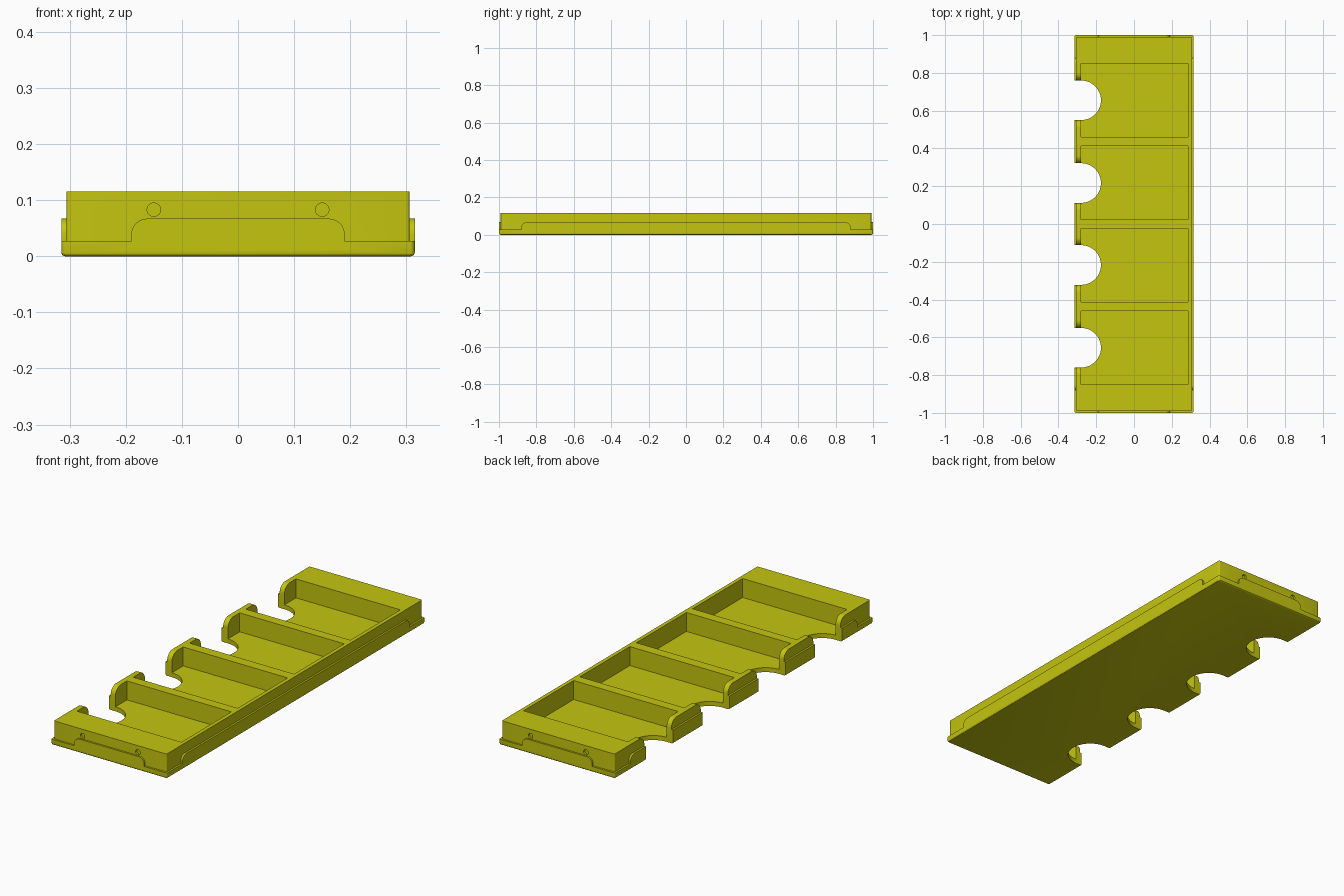
import bpy, bmesh, math
from mathutils import Vector

if "Cube" in bpy.data.objects:
    bpy.data.objects.remove(bpy.data.objects["Cube"])

W, L, H = 0.315, 1.0, 0.115      # half width, half length, height
STEP = 0.009                     # setback of the upper body
BASE_H, PANEL_H, FLOOR = 0.027, 0.067, 0.022

yellow = bpy.data.materials.new("yellow plastic")
yellow.diffuse_color = (0.56, 0.56, 0.005, 1)
yellow.use_nodes = True
yellow.node_tree.nodes["Principled BSDF"].inputs["Base Color"].default_value = yellow.diffuse_color


def arc(cx, cy, r, a0, a1, n=10):
    return [(cx + r * math.cos(math.radians(a0 + (a1 - a0) * i / n)),
             cy + r * math.sin(math.radians(a0 + (a1 - a0) * i / n))) for i in range(n + 1)]


def prism(name, pts, place, lo, hi):
    """Extrude a 2D outline from lo to hi; place(u, v, w) gives the 3D point."""
    bm = bmesh.new()
    face = bm.faces.new([bm.verts.new(place(u, v, lo)) for u, v in pts])
    ext = bmesh.ops.extrude_face_region(bm, geom=[face])["geom"]
    shift = Vector(place(0, 0, hi)) - Vector(place(0, 0, lo))
    bmesh.ops.translate(bm, vec=shift, verts=[g for g in ext if isinstance(g, bmesh.types.BMVert)])
    bmesh.ops.recalc_face_normals(bm, faces=bm.faces)
    me = bpy.data.meshes.new(name)
    bm.to_mesh(me)
    bm.free()
    me.materials.append(yellow)
    ob = bpy.data.objects.new(name, me)
    bpy.context.collection.objects.link(ob)
    return ob


def along_x(u, v, w): return (w, u, v)
def along_y(u, v, w): return (u, w, v)
def along_z(u, v, w): return (u, v, w)


def rect(x0, x1, y0, y1):
    return [(x0, y0), (x1, y0), (x1, y1), (x0, y1)]


def rounded(x, y, r):
    return (arc(x - r, y - r, r, 0, 90, 4) + arc(r - x, y - r, r, 90, 180, 4)
            + arc(r - x, r - y, r, 180, 270, 4) + arc(x - r, r - y, r, 270, 360, 4))


def panel_outline(half):
    r = 0.028
    return ([(-half, 0.012), (half, 0.012)] + arc(half - r, PANEL_H - r, r, 0, 90)
            + arc(r - half, PANEL_H - r, r, 90, 180))


def combine(target, other, op):
    m = target.modifiers.new(op.lower(), 'BOOLEAN')
    m.operation, m.solver, m.object = op, 'EXACT', other
    bpy.context.view_layer.objects.active = target
    bpy.ops.object.modifier_apply(modifier=m.name)
    bpy.data.objects.remove(other, do_unlink=True)


# Base plate with softened lower rim
tray = prism("tray", rounded(W, L, 0.008), along_z, 0, BASE_H)
bm = bmesh.new()
bm.from_mesh(tray.data)
rim = [e for e in bm.edges if all(v.co.z < 1e-5 for v in e.verts)]
bmesh.ops.bevel(bm, geom=rim, offset=0.007, segments=3, profile=0.5, affect='EDGES')
bm.to_mesh(tray.data)
bm.free()

# Upper body and raised side and end panels
combine(tray, prism("upper_body", rounded(W - STEP, L - STEP, 0.006), along_z, 0.01, H), 'UNION')
combine(tray, prism("end_panels", panel_outline(0.19), along_y, -L, L), 'UNION')
combine(tray, prism("side_panels", panel_outline(0.88), along_x, -W, W), 'UNION')

# Four pockets, each with a thumb notch on the left
pockets = [(s * c, s * n) for s in (-1, 1) for c, n in ((0.655, 0.655), (0.219, 0.217))]
R, F = 0.105, 0.04
for cy, ny in pockets:
    combine(tray, prism("pocket_cut", rect(-0.28, 0.287, cy - 0.194, cy + 0.194),
                        along_z, FLOOR, 0.2), 'DIFFERENCE')
for cy, ny in pockets:
    notch = [(-0.4, ny - R)] + arc(-0.28, ny, R, -90, 90, 28) + [(-0.4, ny + R)]
    combine(tray, prism("notch_cut", notch, along_z, -0.1, 0.25), 'DIFFERENCE')
    # rounded upper corners of the wall beside the notch
    right = arc(R + F, H - F, F, 180, 90, 8)
    half = [(R - 0.02, H - F)] + right + [(R + F, 0.2)]
    full = half + [(-u, v) for u, v in reversed(half)]
    full = [(ny + u, v) for u, v in full]
    combine(tray, prism("wall_corner_cut", full, along_x, -0.4, -0.265), 'DIFFERENCE')

# Small round dimples on both ends
for s in (-1, 1):
    for x in (-0.15, 0.15):
        circle = arc(x, 0.083, 0.012, 0, 345, 23)
        y = s * (L - STEP)
        combine(tray, prism("dimple_cut", circle, along_y, y - 0.01, y + 0.01), 'DIFFERENCE')

bpy.ops.object.select_all(action='DESELECT')
tray.select_set(True)
bpy.context.view_layer.objects.active = tray
bpy.ops.object.shade_smooth_by_angle(angle=math.radians(30))
